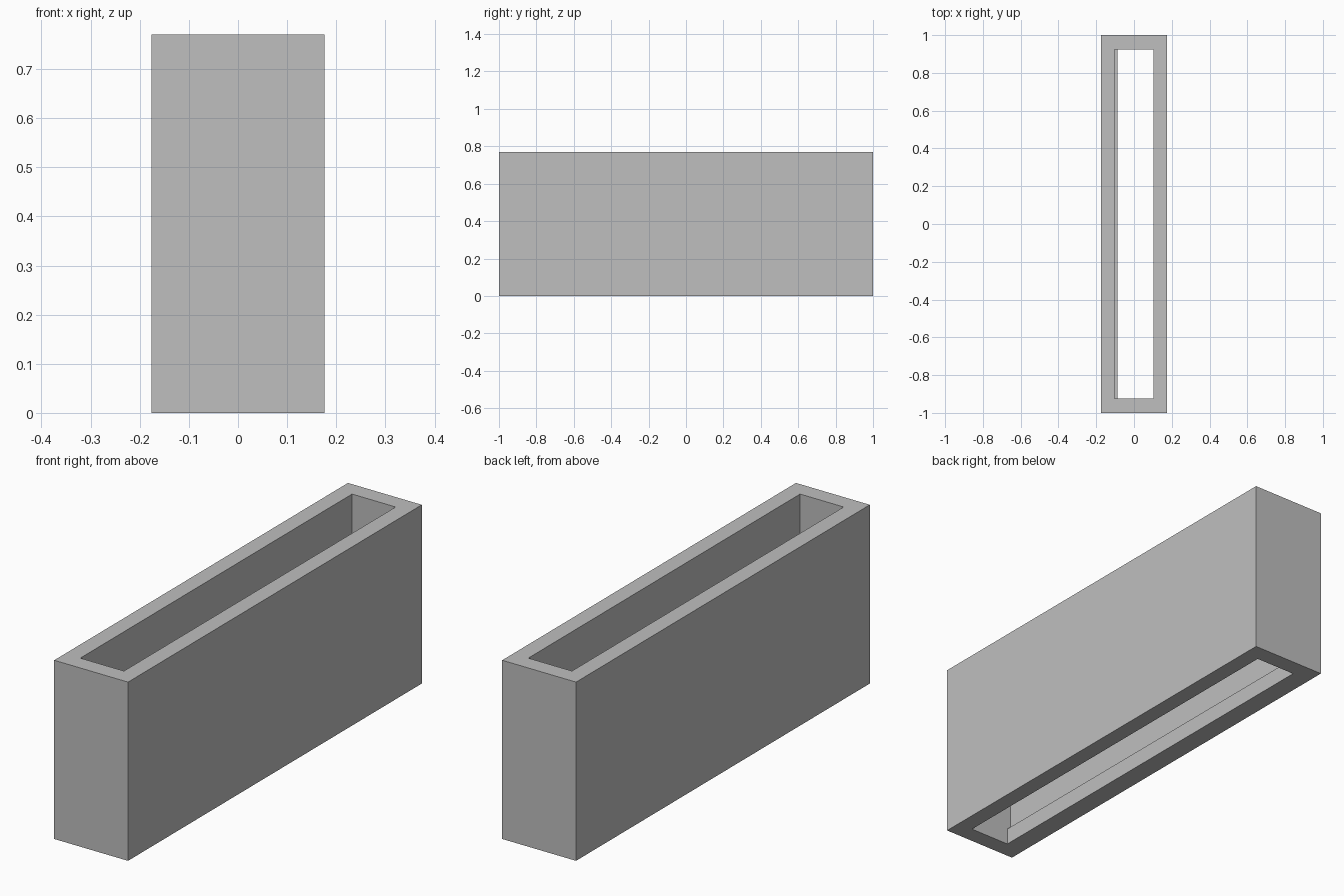
import bpy
import bmesh

cube = bpy.data.objects.get("Cube")
if cube:
    bpy.data.objects.remove(cube, do_unlink=True)

# Overall size, and half sizes of the opening
HALF_X, HALF_Y, HEIGHT = 0.176, 1.0, 0.77
HOLE_X, HOLE_Y = 0.104, 0.925
LEDGE_X, LEDGE_HEIGHT = -0.088, 0.072

grey = bpy.data.materials.new("plain grey")
grey.use_nodes = True
colour = (0.52, 0.52, 0.52, 1)
grey.diffuse_color = colour
grey.node_tree.nodes["Principled BSDF"].inputs["Base Color"].default_value = colour


def add_object(name, bm):
    bmesh.ops.recalc_face_normals(bm, faces=bm.faces)
    mesh = bpy.data.meshes.new(name)
    bm.to_mesh(mesh)
    bm.free()
    mesh.materials.append(grey)
    obj = bpy.data.objects.new(name, mesh)
    bpy.context.collection.objects.link(obj)
    return obj


def rectangle(bm, x, y, z):
    return [bm.verts.new((sx * x, sy * y, z))
            for sx, sy in ((-1, -1), (1, -1), (1, 1), (-1, 1))]


# Rectangular sleeve, open at the top and bottom
bm = bmesh.new()
loops = [rectangle(bm, HALF_X, HALF_Y, 0),
         rectangle(bm, HALF_X, HALF_Y, HEIGHT),
         rectangle(bm, HOLE_X, HOLE_Y, HEIGHT),
         rectangle(bm, HOLE_X, HOLE_Y, 0)]
for i, lower in enumerate(loops):
    upper = loops[(i + 1) % 4]
    for j in range(4):
        k = (j + 1) % 4
        bm.faces.new((lower[j], lower[k], upper[k], upper[j]))
add_object("sleeve", bm)

# Thin ledge along the bottom of one inner wall
bm = bmesh.new()
bmesh.ops.create_cube(bm, size=1)
bmesh.ops.scale(bm, vec=(LEDGE_X + HOLE_X, 2 * HOLE_Y, LEDGE_HEIGHT), verts=bm.verts)
bmesh.ops.translate(bm, vec=((LEDGE_X - HOLE_X) / 2, 0, LEDGE_HEIGHT / 2), verts=bm.verts)
add_object("inner_ledge", bm)
